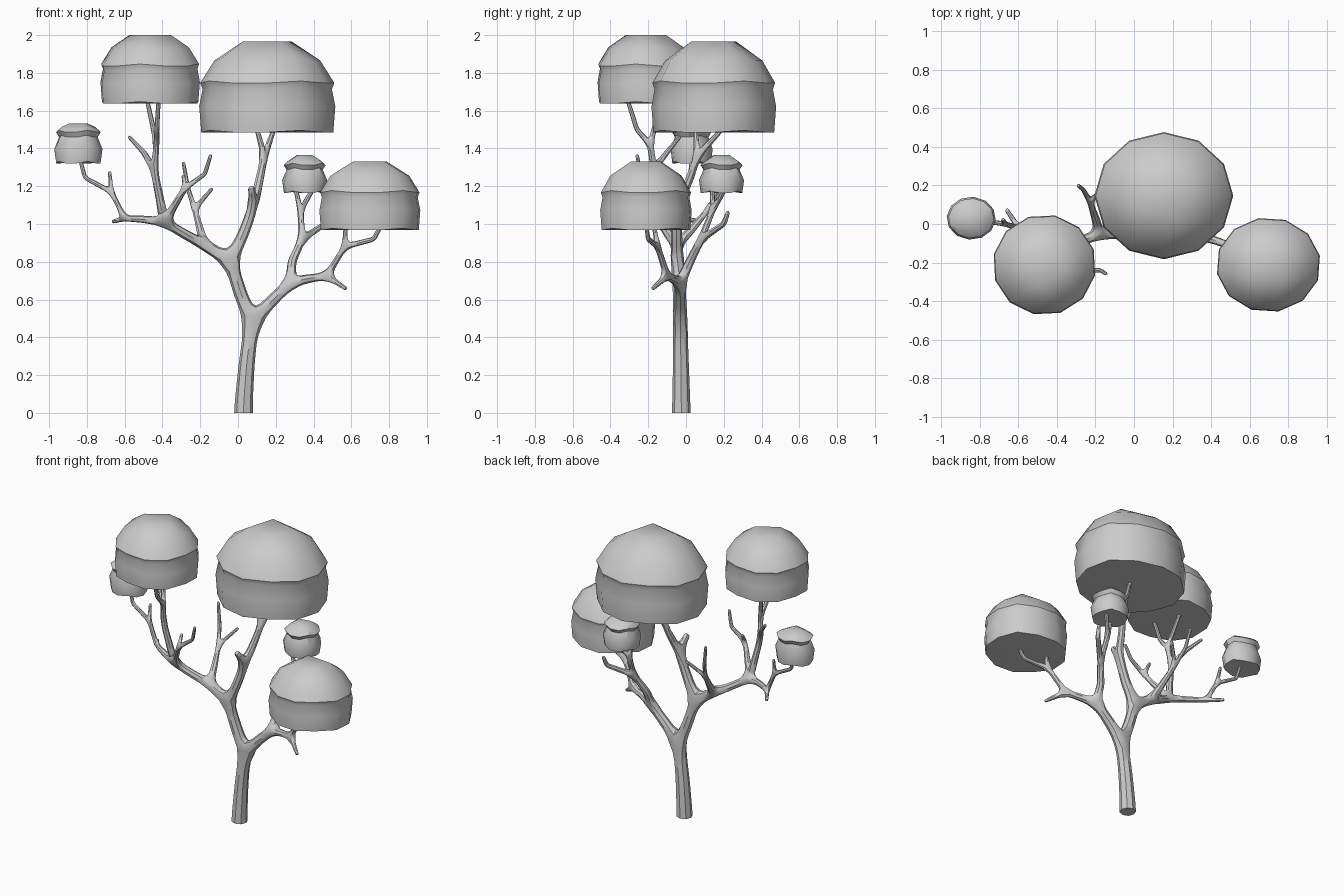
import bpy, bmesh
from math import sin, cos, radians

if "Cube" in bpy.data.objects:
    bpy.data.objects.remove(bpy.data.objects["Cube"])


def finish(bm, name, angle):
    mesh = bpy.data.meshes.new(name)
    bmesh.ops.recalc_face_normals(bm, faces=bm.faces)
    bm.to_mesh(mesh)
    bm.free()
    mesh.shade_smooth()
    mesh.set_sharp_from_angle(angle=radians(angle))
    obj = bpy.data.objects.new(name, mesh)
    bpy.context.collection.objects.link(obj)
    return obj


# ---- foliage crowns: a 12-sided body under a lipped cap with a square top ----
# profile rows: (radius factor, height); heights 0..1 = body, 1..2 = cap
BIG = [(.97, .05), (1.0, .55), (.95, .88), (.985, 1.0), (.78, 1.55)]
SMALL = [(.92, .08), (1.0, .5), (.8, .85), (.93, 1.0), (.76, 1.4)]


def crown(name, x, y, rx, ry, z0, zlip, ztop, turn, profile):
    bm = bmesh.new()

    def height(t):
        return z0 + (zlip - z0) * t if t <= 1 else zlip + (ztop - zlip) * (t - 1)

    def ring(f, t, n, wave=0):
        out = []
        for i in range(n):
            a = radians(turn + 45 + 360 * i / n)
            dz = wave if i % 3 == 0 else -wave / 2
            out.append(bm.verts.new((x + 1.015 * rx * f * cos(a),
                                     y + 1.015 * ry * f * sin(a), height(t) + dz)))
        return out

    def cap(sq, rg):
        bm.faces.new(sq)
        for k in range(4):
            bm.faces.new((sq[k], rg[3 * k + 1], rg[3 * k + 2], sq[(k + 1) % 4]))
            bm.faces.new((sq[k], rg[3 * k - 1], rg[3 * k], rg[3 * k + 1]))

    rings = [ring(f, t, 12, .007) for f, t in profile]
    for a, b in zip(rings, rings[1:]):
        for i in range(12):
            j = (i + 1) % 12
            bm.faces.new((a[i], a[j], b[j], b[i]))
    cap(ring(.42, 2, 4), rings[-1])
    cap(ring(.45, .04 if profile is BIG else .12, 4), rings[0])
    finish(bm, name, 35)


crown("crown_top_centre", .155, .147, .355, .325, 1.475, 1.75, 1.965, -15, BIG)
crown("crown_top_left", -.465, -.212, .265, .258, 1.63, 1.84, 2.0, 33, BIG)
crown("crown_right", .698, -.212, .268, .243, .96, 1.17, 1.332, -4, BIG)
crown("crown_small_left", -.845, .03, .126, .11, 1.31, 1.49, 1.532, -20, SMALL)
crown("crown_small_right", .353, .188, .118, .118, 1.155, 1.315, 1.365, 10, SMALL)

# ---- trunk and branches: one skinned skeleton ----
tree = bmesh.new()
skin = tree.verts.layers.skin.verify()


def node(co, r):
    v = tree.verts.new(co)
    v[skin].radius = (r, r)
    return v


def limb(start, r_end, *points):
    """Grow a tapering chain from start; return its last vertex."""
    r0 = start[skin].radius[0]
    for i, p in enumerate(points, 1):
        v = node(p, r0 + (r_end - r0) * i / len(points))
        tree.edges.new((start, v))
        start = v
    return start


# trunk
root = node((.028, -.025, -.1), .058)
root[skin].use_root = True
fork = limb(root, .04, (.03, -.025, .05), (.045, -.027, .25), (.072, -.03, .48))

# left main limb
left = limb(fork, .036, (.01, -.035, .64), (-.04, -.045, .8))
low = limb(left, .03, (-.18, -.05, .89))
knee = limb(low, .026, (-.28, -.09, .945), (-.39, -.13, 1.01))
elbow = limb(knee, .016, (-.5, -.08, 1.025), (-.6, -.02, 1.03))
limb(elbow, .011, (-.665, .08, 1.012))
bend = limb(elbow, .014, (-.67, .0, 1.17))
limb(bend, .01, (-.68, .025, 1.28))
limb(bend, .011, (-.81, .02, 1.245), (-.835, .03, 1.34))

# branches under the top left crown
split = limb(knee, .02, (-.415, -.15, 1.14), (-.445, -.17, 1.29))
limb(split, .01, (-.5, -.1, 1.38), (-.58, -.03, 1.465))
upper = limb(split, .016, (-.43, -.19, 1.42))
limb(upper, .012, (-.43, -.26, 1.5), (-.42, -.31, 1.66))
limb(upper, .012, (-.48, -.13, 1.65))

# bare inner twigs
twig = limb(knee, .015, (-.28, -.24, 1.19))
limb(twig, .01, (-.29, -.19, 1.26))
limb(twig, .01, (-.175, -.24, 1.265), (-.143, -.26, 1.37))
twig = limb(low, .015, (-.2, .03, .97), (-.23, .12, 1.08))
limb(twig, .01, (-.265, .18, 1.19), (-.29, .2, 1.33))
limb(twig, .01, (-.135, .2, 1.19))

# central stem under the big crown
stem = limb(left, .028, (.025, -.05, .94), (.085, -.045, 1.1))
limb(stem, .02, (.07, -.12, 1.2))
stem = limb(stem, .02, (.115, .02, 1.24), (.14, .06, 1.36))
limb(stem, .013, (.19, .19, 1.5))
limb(stem, .013, (.1, .05, 1.5))

# right main limb
right = limb(fork, .03, (.17, -.03, .585), (.28, -.03, .69))
rear = limb(right, .021, (.285, .02, .8), (.34, .08, .92))
tips = limb(rear, .016, (.33, .14, 1.07))
limb(tips, .012, (.305, .14, 1.19))
limb(tips, .012, (.4, .21, 1.19))
limb(rear, .011, (.46, .2, 1.0), (.47, .225, 1.07))

# branches under the right crown
joint = limb(right, .02, (.37, -.07, .71), (.47, -.1, .725))
limb(joint, .011, (.575, -.18, .655))
joint = limb(joint, .016, (.565, -.15, .88))
limb(joint, .012, (.57, -.17, .99))
limb(joint, .012, (.72, -.2, .92), (.755, -.21, .99))

skeleton = finish(tree, "branch_skeleton", 40)
skeleton.modifiers.new("skin", 'SKIN')
skeleton.modifiers.new("round", 'SUBSURF').levels = 1

# bake the skin, then cut the trunk flat at the ground
deps = bpy.context.evaluated_depsgraph_get()
solid = bmesh.new()
solid.from_mesh(skeleton.evaluated_get(deps).to_mesh())
bpy.data.objects.remove(skeleton)
cut = bmesh.ops.bisect_plane(solid, geom=solid.verts[:] + solid.edges[:] + solid.faces[:],
                             plane_co=(0, 0, 0), plane_no=(0, 0, 1), clear_inner=True)
rim = [e for e in cut["geom_cut"] if isinstance(e, bmesh.types.BMEdge)]
bmesh.ops.contextual_create(solid, geom=rim)
finish(solid, "trunk_and_branches", 40)
